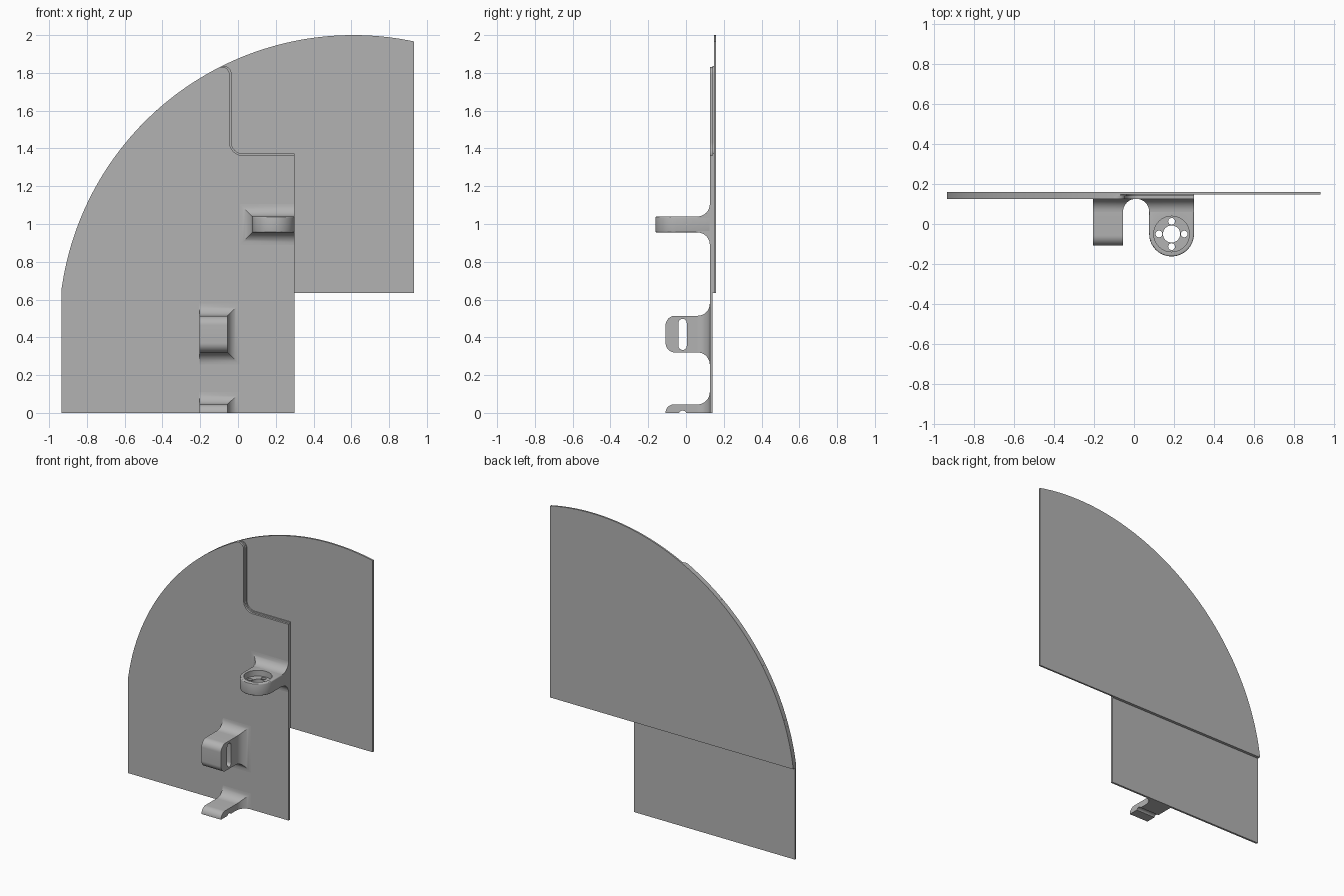
import bpy, bmesh
from math import sin, cos, pi, sqrt, atan2, radians

if "Cube" in bpy.data.objects:
    bpy.data.objects.remove(bpy.data.objects["Cube"])

grey = bpy.data.materials.new("plain grey")
grey.use_nodes = True
grey.diffuse_color = (0.45, 0.45, 0.45, 1)
grey.node_tree.nodes["Principled BSDF"].inputs["Base Color"].default_value = (0.45, 0.45, 0.45, 1)

CX, CZ, R = 0.61, 0.441, 1.559      # big rim circle
LEFT, RIGHT, INNER = -0.935, 0.932, 0.30
FACE = 0.126                        # front surface of the front plate
FILLET = 0.065


def arc(cx, cy, r, a0, a1, n=12):
    return [(cx + r * cos(a0 + (a1 - a0) * i / n), cy + r * sin(a0 + (a1 - a0) * i / n))
            for i in range(n + 1)]


def finish(name, bm):
    bmesh.ops.recalc_face_normals(bm, faces=bm.faces)
    mesh = bpy.data.meshes.new(name)
    bm.to_mesh(mesh)
    bm.free()
    mesh.materials.append(grey)
    ob = bpy.data.objects.new(name, mesh)
    bpy.context.collection.objects.link(ob)
    return ob


def activate(ob):
    bpy.ops.object.select_all(action='DESELECT')
    ob.select_set(True)
    bpy.context.view_layer.objects.active = ob


def smooth(ob):
    activate(ob)
    bpy.ops.object.shade_smooth_by_angle(angle=radians(30))


def extrude(name, outline, axis, lo, hi):
    """Extrude a closed 2D outline along axis x, y or z."""
    place = {'x': lambda p, h: (h, p[0], p[1]),
             'y': lambda p, h: (p[0], h, p[1]),
             'z': lambda p, h: (p[0], p[1], h)}[axis]
    bm = bmesh.new()
    a = [bm.verts.new(place(p, lo)) for p in outline]
    b = [bm.verts.new(place(p, hi)) for p in outline]
    bm.faces.new(a)
    bm.faces.new(b[::-1])
    for i in range(len(a)):
        j = (i + 1) % len(a)
        bm.faces.new((a[i], a[j], b[j], b[i]))
    return finish(name, bm)


def cut(ob, cutter):
    cutter.hide_render = True
    mod = ob.modifiers.new("cut", 'BOOLEAN')
    mod.operation = 'DIFFERENCE'
    mod.solver = 'EXACT'
    mod.object = cutter
    activate(ob)
    bpy.ops.object.modifier_apply(modifier=mod.name)
    bpy.data.objects.remove(cutter)


def flare(name, x0, x1, z0, z1, right=0, down=0, up=0, left=0):
    """Concave mitred fillet joining a lug to the plate; flags choose its sides."""
    bm = bmesh.new()
    rings = []
    for i in range(11):
        a = pi / 2 * i / 10
        o, y = FILLET * (1 - cos(a)), FACE - FILLET * (1 - sin(a))
        xa, xb, za, zb = x0 - o * left, x1 + o * right, z0 - o * down, z1 + o * up
        rings.append([bm.verts.new(p) for p in
                      ((xa, y, za), (xb, y, za), (xb, y, zb), (xa, y, zb))])
    for r0, r1 in zip(rings, rings[1:]):
        for i in range(4):
            j = (i + 1) % 4
            bm.faces.new((r0[i], r0[j], r1[j], r1[i]))
    bm.faces.new(rings[0])
    bm.faces.new(rings[-1])
    smooth(finish(name, bm))


# Plates
rim_end = atan2(0.209, LEFT - CX)


def front_outline(grow, bottom):
    edge, sill, r = -0.045 + grow, 1.363 + grow, 0.04
    cx = edge - r
    cz = CZ + sqrt((R - r) ** 2 - (cx - CX) ** 2)
    a = atan2(cz - CZ, cx - CX)
    inner = 0.07 - grow
    return ([(LEFT, bottom), (INNER, bottom), (INNER, sill)]
            + arc(edge + inner, sill + inner, inner, -pi / 2, -pi, 10)
            + arc(cx, cz, r, 0, a, 10)
            + arc(CX, CZ, R, a, rim_end, 48)[1:])


smooth(extrude("front_plate", front_outline(0, 0), 'y', FACE, 0.14))
smooth(extrude("stepped_lip", front_outline(0.01, 0.635), 'y', 0.14, 0.148))
rim_start = atan2(sqrt(R * R - (RIGHT - CX) ** 2), RIGHT - CX)
smooth(extrude("back_plate",
               [(LEFT, 0.635), (RIGHT, 0.635)] + arc(CX, CZ, R, rim_start, rim_end, 72),
               'y', 0.148, 0.16))

# Pivot lug with a recessed seat and screw holes
lx, ly, lr = 0.188, -0.05, 0.112
lug = extrude("pivot_lug", [(INNER, FACE + 0.005)] + arc(lx, ly, lr, 0, -pi, 32)
              + [(lx - lr, FACE + 0.005)], 'z', 0.955, 1.04)
bevel = lug.modifiers.new("soft edge", 'BEVEL')
bevel.width, bevel.segments = 0.007, 3
bevel.limit_method, bevel.angle_limit = 'ANGLE', radians(40)
activate(lug)
bpy.ops.object.modifier_apply(modifier=bevel.name)


def hole(x, y, r, lo, hi, n):
    cut(lug, extrude("hole_cutter", arc(x, y, r, 0, 2 * pi, n)[:-1], 'z', lo, hi))


hole(lx, ly, 0.089, 1.0, 1.1, 48)
hole(lx, ly, 0.043, 0.9, 1.1, 32)
for k in range(4):
    hole(lx + 0.063 * cos(k * pi / 2), ly + 0.063 * sin(k * pi / 2), 0.017, 0.9, 1.1, 16)
smooth(lug)
flare("pivot_lug_flare", lx - lr, INNER, 0.955, 1.04, left=1, down=1, up=1)

# Strap loops: rounded blocks with a slot running sideways
X0, X1, TIP = -0.205, -0.055, -0.108


def loop(name, z0, z1, slot0, slot1, whole):
    r = 0.05 if whole else 0.044
    low = arc(TIP + r, z0 + r, r, pi, 1.5 * pi) if whole else [(TIP, z0)]
    outline = ([(FACE + 0.005, z1)] + arc(TIP + r, z1 - r, r, pi / 2, pi)
               + low + [(FACE + 0.005, z0)])
    block = extrude(name, outline, 'x', X0, X1)
    sy, sr = -0.018, 0.022
    slot = arc(sy, slot1 - sr, sr, 0, pi) + arc(sy, slot0 + sr, sr, pi, 2 * pi)
    cut(block, extrude("slot_cutter", slot, 'x', X0 - 0.1, X1 + 0.1))
    smooth(block)
    flare(name + "_flare", X0, X1, z0, z1, right=1, down=int(whole), up=1)


loop("upper_strap_loop", 0.32, 0.514, 0.333, 0.498, True)
loop("lower_strap_loop", 0.0, 0.045, -0.15, 0.012, False)
